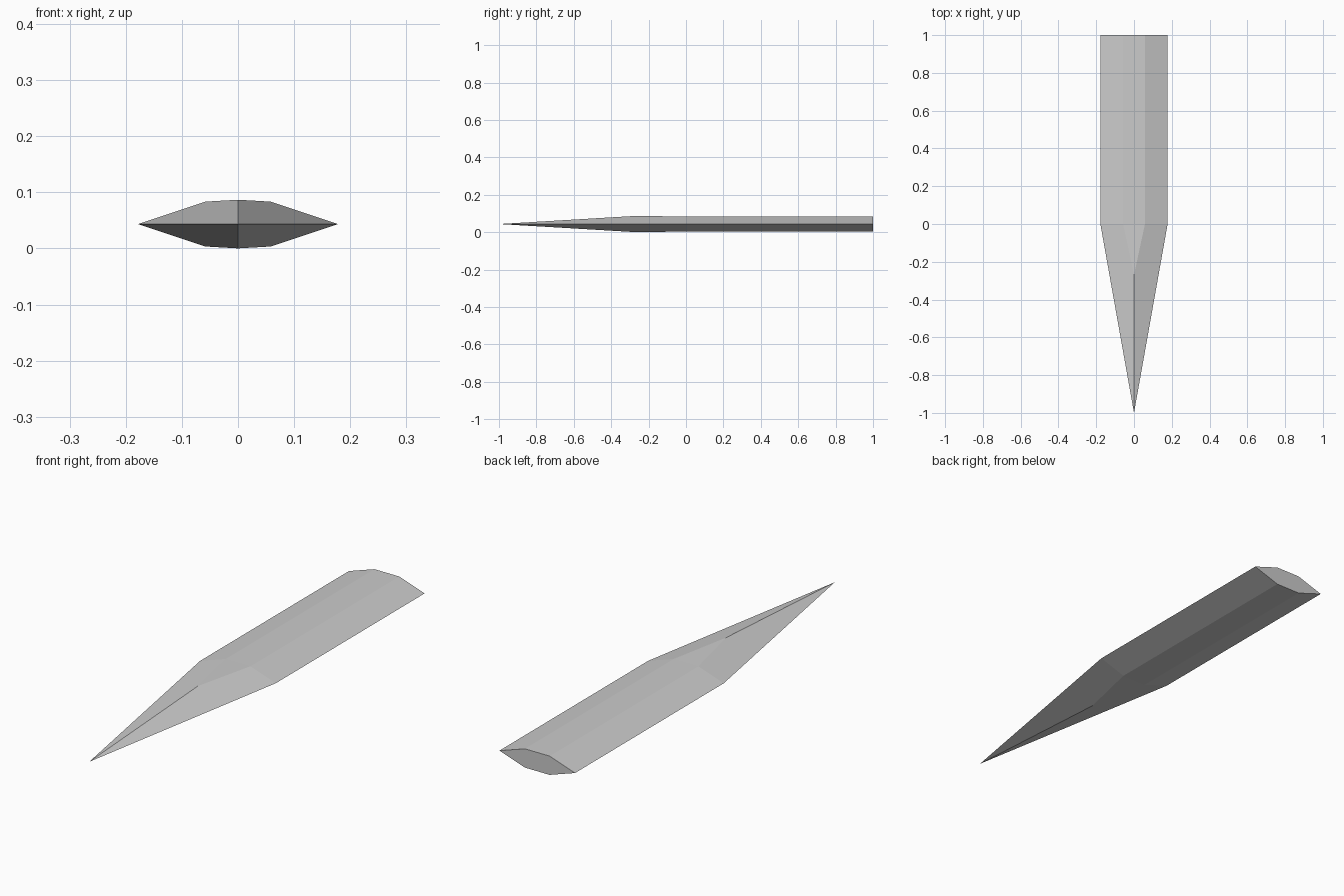
import bpy, bmesh

if "Cube" in bpy.data.objects:
    bpy.data.objects.remove(bpy.data.objects["Cube"])

HALF_W, FLAT_W = 0.178, 0.058      # outer edge and flat top half widths
MID, RISE = 0.0434, 0.04           # edge height and bevel rise
APEX_Y = -0.27                     # where the flats narrow to a ridge
# ridge height that keeps the point's bevels planar
APEX = RISE * HALF_W * (1 + APEX_Y) / (HALF_W - FLAT_W)

bm = bmesh.new()


def vert(x, y, z):
    return bm.verts.new((x, y, MID + z))


# Shared outline: back corners, shoulders, tip
back = {s: vert(s * HALF_W, 1, 0) for s in (-1, 1)}
shoulder = {s: vert(s * HALF_W, 0, 0) for s in (-1, 1)}
tip = vert(0, -1, 0)
ends = {}

# Upper and lower sides of the blade
for k in (1, -1):
    rear = {s: vert(s * FLAT_W, 1, k * RISE) for s in (-1, 1)}
    fore = {s: vert(s * FLAT_W, 0, k * RISE) for s in (-1, 1)}
    apex = vert(0, APEX_Y, k * APEX)
    ends[k] = rear
    bm.faces.new((rear[-1], fore[-1], fore[1], rear[1]))      # flat
    bm.faces.new((fore[-1], apex, fore[1]))                   # flat taper
    for s in (-1, 1):
        bm.faces.new((back[s], shoulder[s], fore[s], rear[s]))  # long bevel
        bm.faces.new((shoulder[s], tip, apex, fore[s]))         # point bevel

# Back end cap
bm.faces.new((back[-1], ends[1][-1], ends[1][1],
              back[1], ends[-1][1], ends[-1][-1]))
bmesh.ops.recalc_face_normals(bm, faces=bm.faces[:])

mesh = bpy.data.meshes.new("blade")
bm.to_mesh(mesh)
bm.free()
blade = bpy.data.objects.new("blade", mesh)
bpy.context.collection.objects.link(blade)

steel = bpy.data.materials.new("steel grey")
steel.diffuse_color = (0.6, 0.6, 0.6, 1)
steel.use_nodes = True
steel.node_tree.nodes["Principled BSDF"].inputs["Base Color"].default_value = steel.diffuse_color
mesh.materials.append(steel)
